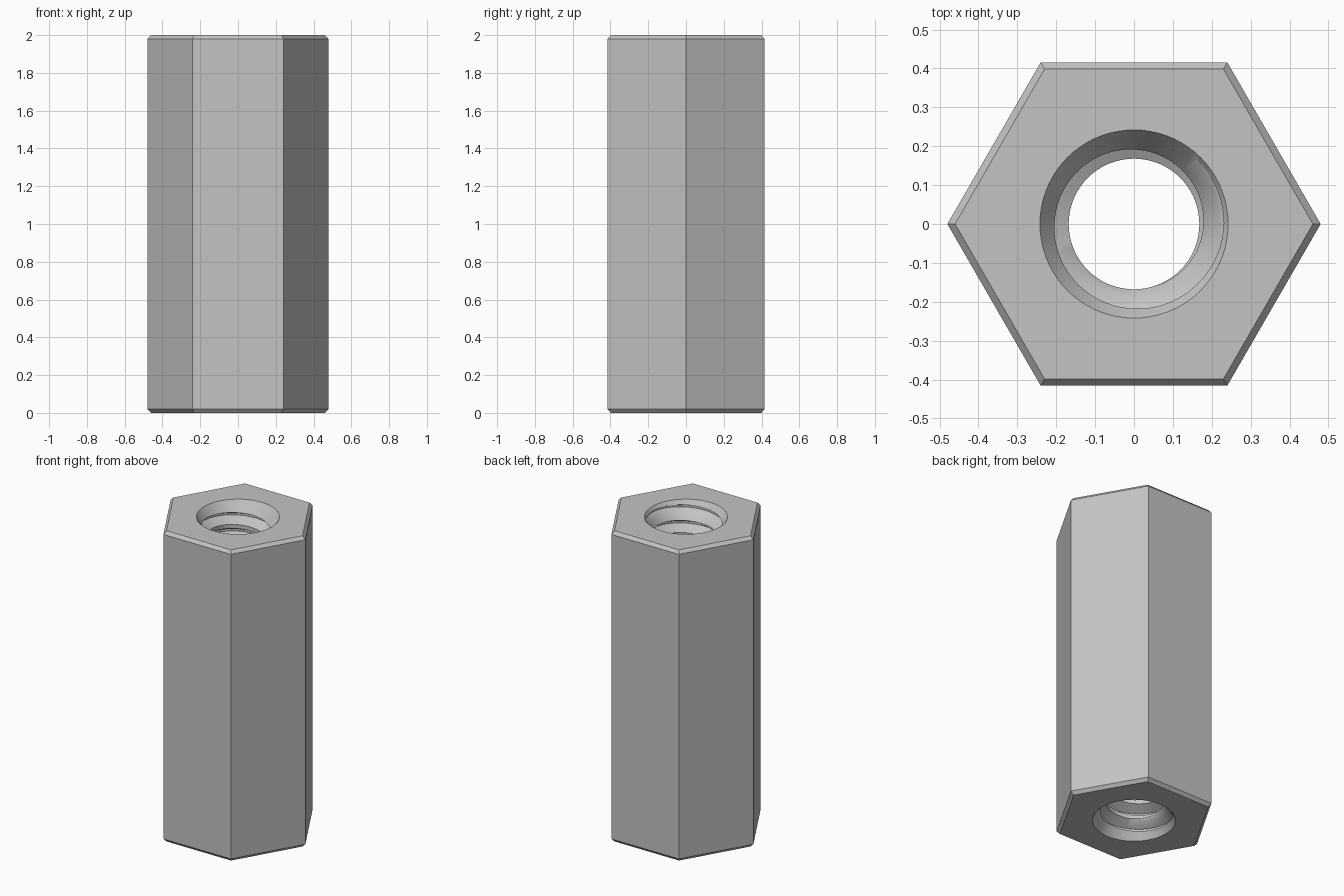
import bpy, bmesh
from math import cos, sin, pi, radians

if "Cube" in bpy.data.objects:
    bpy.data.objects.remove(bpy.data.objects["Cube"], do_unlink=True)

HEIGHT, CORNER, CHAMFER = 2.0, 0.48, 0.02
MINOR, MAJOR, PITCH = 0.168, 0.231, 0.104
SINK, SINK_SLOPE, SEGS = 0.242, 0.68, 72

steel = bpy.data.materials.new("light_grey_steel")
steel.use_nodes = True
grey = (0.55, 0.55, 0.55, 1)
steel.diffuse_color = grey
steel.node_tree.nodes["Principled BSDF"].inputs["Base Color"].default_value = grey


def make_object(name, bm):
    bmesh.ops.recalc_face_normals(bm, faces=bm.faces)
    mesh = bpy.data.meshes.new(name)
    bm.to_mesh(mesh)
    bm.free()
    mesh.materials.append(steel)
    obj = bpy.data.objects.new(name, mesh)
    bpy.context.collection.objects.link(obj)
    return obj


def lathe(name, profile, sides):
    """Closed solid from (radius, height) pairs."""
    bm = bmesh.new()
    rings = [[bm.verts.new((r * cos(2 * pi * i / sides), r * sin(2 * pi * i / sides), z))
              for i in range(sides)] for r, z in profile]
    for low, high in zip(rings, rings[1:]):
        for i in range(sides):
            k = (i + 1) % sides
            bm.faces.new((low[i], low[k], high[k], high[i]))
    bm.faces.new(rings[0])
    bm.faces.new(rings[-1])
    return make_object(name, bm)


def thread_cutter():
    """Right-handed helical solid with crest and root flats."""
    bm = bmesh.new()
    root, crest = PITCH / 16, PITCH / 2 - PITCH / 8
    section = [(MAJOR, -root), (MAJOR, root), (MINOR, crest), (MINOR, PITCH - crest)]
    turns = 24
    start = 1.925 - PITCH / 2 - 21 * PITCH
    columns = []
    for i in range(SEGS + 1):
        a = 2 * pi * i / SEGS
        columns.append([(r * cos(a), r * sin(a), start + PITCH * (t + i / SEGS) + z)
                        for t in range(turns) for r, z in section])
    grid = [[bm.verts.new(p) for p in col] for col in columns]
    for a, b in zip(grid, grid[1:]):
        for j in range(len(a) - 1):
            bm.faces.new((a[j], b[j], b[j + 1], a[j + 1]))
    bmesh.ops.remove_doubles(bm, verts=bm.verts, dist=0.00005)
    # close each end with a fan to the axis
    rim = [e for e in bm.edges if e.is_boundary]
    for z, is_end in ((-0.3, lambda m: m < 1), (HEIGHT + 0.3, lambda m: m > 1)):
        hub = bm.verts.new((0, 0, z))
        for e in rim:
            if is_end((e.verts[0].co.z + e.verts[1].co.z) / 2):
                bm.faces.new((e.verts[0], e.verts[1], hub))
    return make_object("thread_cutter", bm)


# Hexagonal body with chamfered ends
inner = CORNER - CHAMFER
body = lathe("hex_standoff_body", [(inner, 0), (CORNER, CHAMFER),
                                   (CORNER, HEIGHT - CHAMFER), (inner, HEIGHT)], 6)

# Threaded bore and countersinks at both ends
depth, lip = 0.14, 0.05
tip, mouth = SINK - SINK_SLOPE * depth, SINK + SINK_SLOPE * lip
cutters = [
    thread_cutter(),
    lathe("top_countersink_cutter", [(tip, HEIGHT - depth), (mouth, HEIGHT + lip)], SEGS),
    lathe("bottom_countersink_cutter", [(mouth, -lip), (tip, depth)], SEGS),
]
bpy.context.view_layer.objects.active = body
body.select_set(True)
for cutter in cutters:
    mod = body.modifiers.new(cutter.name, "BOOLEAN")
    mod.operation, mod.solver, mod.object = "DIFFERENCE", "EXACT", cutter
    bpy.ops.object.modifier_apply(modifier=mod.name)
for cutter in cutters:
    bpy.data.objects.remove(cutter, do_unlink=True)

bpy.ops.object.shade_smooth_by_angle(angle=radians(30))
